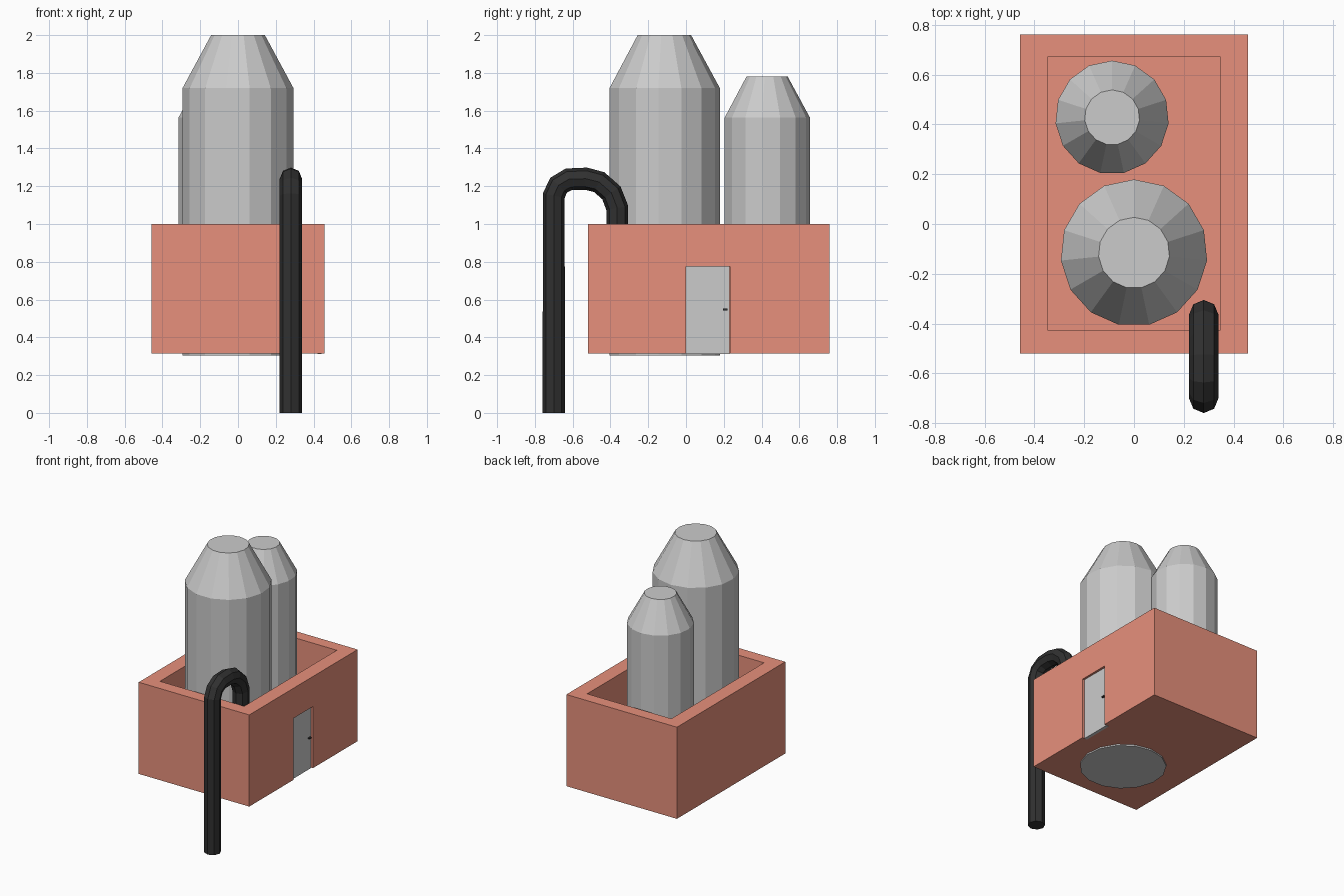
import bpy, bmesh, math
from mathutils import Matrix, Vector

if "Cube" in bpy.data.objects:
    bpy.data.objects.remove(bpy.data.objects["Cube"])


def material(name, rgb):
    m = bpy.data.materials.new(name)
    m.diffuse_color = (*rgb, 1)
    m.use_nodes = True
    m.node_tree.nodes["Principled BSDF"].inputs["Base Color"].default_value = m.diffuse_color
    return m


def add_object(name, bm, mat=None):
    bmesh.ops.recalc_face_normals(bm, faces=bm.faces)
    me = bpy.data.meshes.new(name)
    bm.to_mesh(me)
    bm.free()
    ob = bpy.data.objects.new(name, me)
    bpy.context.collection.objects.link(ob)
    if mat:
        me.materials.append(mat)
    return ob


def box_bm(lo, hi):
    bm = bmesh.new()
    lo, hi = Vector(lo), Vector(hi)
    size = hi - lo
    bmesh.ops.create_cube(bm, size=1, matrix=Matrix.Translation((lo + hi) / 2)
                          @ Matrix.Diagonal((*size, 1)))
    return bm


def tank(name, x, y, base, sections, sides=15):
    """Stack of rings (radius, z), capped at both ends."""
    bm = bmesh.new()
    rings = []
    for r, z in sections:
        ring = []
        for i in range(sides):
            a = math.pi / 2 + 2 * math.pi * i / sides
            ring.append(bm.verts.new((x + r * math.cos(a), y + r * math.sin(a), z + base)))
        rings.append(ring)
    for low, high in zip(rings, rings[1:]):
        for i in range(sides):
            j = (i + 1) % sides
            bm.faces.new((low[i], low[j], high[j], high[i]))
    bm.faces.new(rings[0][::-1])
    bm.faces.new(rings[-1])
    return add_object(name, bm)


brick = material("salmon_brick", (0.8, 0.28, 0.2))
black = material("black_rubber", (0.03, 0.03, 0.03))

# Building: open-topped box with a thick rim
bm = box_bm((-0.457, -0.52, 0.315), (0.457, 0.76, 1.0))
bm.faces.ensure_lookup_table()
top = max(bm.faces, key=lambda f: f.calc_center_median().z)
bmesh.ops.inset_region(bm, faces=[top], thickness=0.1)
for v in top.verts:
    v.co.x = math.copysign(0.348, v.co.x)
    v.co.y = 0.67 if v.co.y > 0 else -0.425
new = bmesh.ops.extrude_discrete_faces(bm, faces=[top])["faces"][0]
for v in new.verts:
    v.co.z = 0.40
building = add_object("building", bm, brick)

# Shallow doorway cut into the right wall
cutter = add_object("doorway_cutter", box_bm((0.43, 0.0, 0.2), (0.6, 0.232, 0.775)), brick)
cutter.hide_render = True
mod = building.modifiers.new("doorway", "BOOLEAN")
mod.operation = "DIFFERENCE"
mod.solver = "EXACT"
mod.object = cutter
bpy.context.view_layer.objects.active = building
bpy.ops.object.modifier_apply(modifier=mod.name)
bpy.data.objects.remove(cutter)

# Door and handle
add_object("door", box_bm((0.42, 0.001, 0.312), (0.442, 0.231, 0.774)))
add_object("door_handle", box_bm((0.44, 0.197, 0.543), (0.455, 0.221, 0.552)), black)

# Tanks: the small one is the large one scaled down
profile = [(0.295, 0), (0.295, 1.415), (0.143, 1.695)]
tank("large_tank", 0, -0.116, 0.305, profile)
s = 0.773
tank("small_tank", -0.088, 0.428, 1.78 - 1.695 * s, [(r * s, z * s) for r, z in profile])

# Hooked pipe from the ground over the front wall, eight sided
path = [(-0.70, 0), (-0.70, 1.15), (-0.675, 1.205), (-0.62, 1.237), (-0.53, 1.24),
        (-0.46, 1.222), (-0.395, 1.165), (-0.364, 1.085), (-0.364, 0.45)]
bm = bmesh.new()
prev = None
for k, p in enumerate(path):
    p = Vector((0.28, *p))
    a = Vector((0.28, *path[max(k - 1, 0)]))
    b = Vector((0.28, *path[min(k + 1, len(path) - 1)]))
    d1, d2 = (p - a).normalized(), (b - p).normalized()
    t = (d1 + d2).normalized()
    n = Vector((1, 0, 0)).cross(t)
    ring = []
    for i in range(8):
        ang = math.pi / 4 * i
        ring.append(bm.verts.new(p + 0.059 * (Vector((1, 0, 0)) * math.cos(ang) + n * math.sin(ang))))
    if prev:
        for i in range(8):
            j = (i + 1) % 8
            bm.faces.new((prev[i], prev[j], ring[j], ring[i]))
    if k in (0, len(path) - 1):
        bm.faces.new(ring)
    prev = ring
add_object("hooked_pipe", bm, black)
